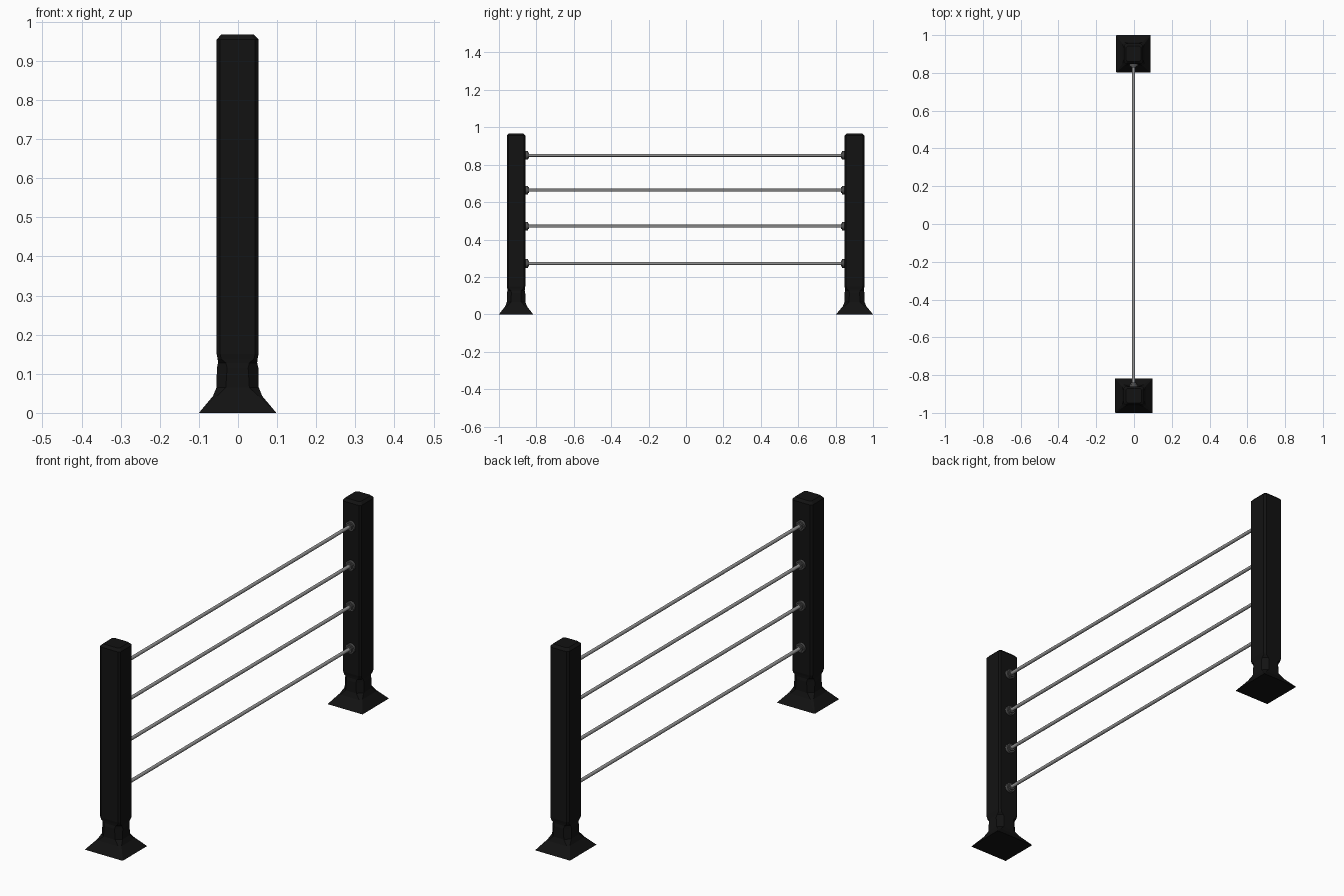
import bpy, bmesh, math

if "Cube" in bpy.data.objects:
    bpy.data.objects.remove(bpy.data.objects["Cube"])


def material(name, value):
    m = bpy.data.materials.new(name)
    m.diffuse_color = (value, value, value, 1)
    m.use_nodes = True
    m.node_tree.nodes["Principled BSDF"].inputs["Base Color"].default_value = m.diffuse_color
    return m


BLACK = material("black_paint", 0.006)
DARK = material("dark_metal", 0.08)
STEEL = material("steel", 0.3)

# Post profile: height, half width, corner chamfer
PROFILE = [
    (0.000, 0.099, 0.002),
    (0.043, 0.063, 0.010),
    (0.065, 0.054, 0.024),
    (0.115, 0.053, 0.026),
    (0.128, 0.050, 0.020),
    (0.138, 0.051, 0.009),
    (0.150, 0.0535, 0.009),
    (0.955, 0.0535, 0.009),
    (0.967, 0.042, 0.009),
]


def make_post(name, x, y, sx, sy):
    """Loft chamfered square rings up the post profile."""
    bm = bmesh.new()
    rings = []
    for z, h, c in PROFILE:
        k = h - c
        pts = [(h, -k), (h, k), (k, h), (-k, h), (-h, k), (-h, -k), (-k, -h), (k, -h)]
        rings.append([bm.verts.new((px * sx, py * sy, z)) for px, py in pts])
    for a, b in zip(rings, rings[1:]):
        for i in range(8):
            j = (i + 1) % 8
            bm.faces.new((a[i], a[j], b[j], b[i]))
    bm.faces.new(rings[0][::-1])
    bm.faces.new(rings[-1])
    me = bpy.data.meshes.new(name)
    bm.to_mesh(me)
    bm.free()
    ob = bpy.data.objects.new(name, me)
    ob.location = (x, y, 0)
    bpy.context.collection.objects.link(ob)
    me.materials.append(BLACK)


def make_cylinder(name, radius, y0, y1, z, mat, sides):
    """Cylinder running along y."""
    bpy.ops.mesh.primitive_cylinder_add(
        vertices=sides, radius=radius, depth=abs(y1 - y0),
        location=(-0.002, (y0 + y1) / 2, z), rotation=(math.pi / 2, 0, 0))
    ob = bpy.context.object
    ob.name = name
    ob.data.materials.append(mat)
    if sides > 8:
        bpy.ops.object.shade_smooth_by_angle(angle=math.radians(40))


# Two posts, the back one turned a quarter
make_post("front_post", -0.001, -0.9085, 1.0, 0.924)
make_post("back_post", -0.003, 0.901, 0.924, 1.0)

# Four rails, each with a collar at both ends
for i, z in enumerate((0.272, 0.471, 0.664, 0.85), 1):
    make_cylinder(f"rail_{i}", 0.008, -0.87, 0.86, z, STEEL, 12)
    for side, face, inward in (("front", -0.860, 1), ("back", 0.849, -1)):
        make_cylinder(f"{side}_collar_{i}", 0.023, face - inward * 0.006,
                      face + inward * 0.014, z, DARK, 12)
        make_cylinder(f"{side}_nut_{i}", 0.016, face + inward * 0.012,
                      face + inward * 0.021, z, DARK, 12)
